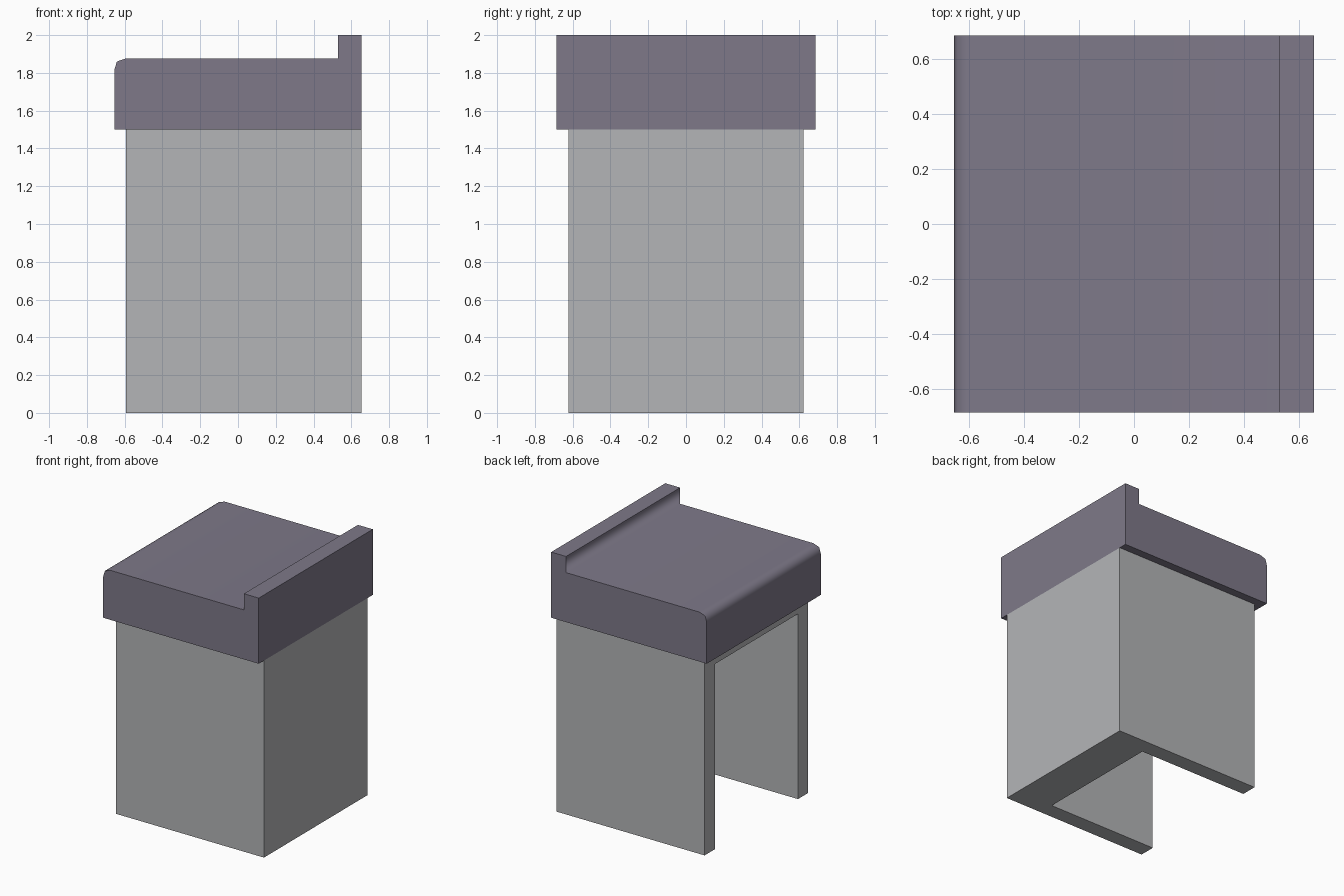
import bpy
import bmesh

# Remove the default cube
cube = bpy.data.objects.get("Cube")
if cube:
    bpy.data.objects.remove(cube, do_unlink=True)


def material(name, rgb):
    mat = bpy.data.materials.new(name)
    mat.use_nodes = True
    colour = (*rgb, 1.0)
    mat.diffuse_color = colour
    bsdf = mat.node_tree.nodes["Principled BSDF"]
    bsdf.inputs["Base Color"].default_value = colour
    bsdf.inputs["Roughness"].default_value = 0.8
    return mat


def add_object(name, bm, mat):
    bmesh.ops.recalc_face_normals(bm, faces=bm.faces)
    mesh = bpy.data.meshes.new(name)
    bm.to_mesh(mesh)
    bm.free()
    mesh.materials.append(mat)
    obj = bpy.data.objects.new(name, mesh)
    bpy.context.collection.objects.link(obj)
    return obj


def box(name, low, high, mat):
    bm = bmesh.new()
    bmesh.ops.create_cube(bm, size=1)
    for v in bm.verts:
        v.co = [lo if c < 0 else hi for c, lo, hi in zip(v.co, low, high)]
    return add_object(name, bm, mat)


grey = material("light grey", (0.456, 0.462, 0.474))
purple = material("muted purple", (0.209, 0.191, 0.25))

# Cabinet body, hollow and open towards -x and below
body = box("cabinet_body", (-0.593, -0.623, 0), (0.655, 0.623, 1.5), grey)
cutter = box("opening_cutter", (-0.8, -0.5, -0.2), (0.342, 0.5, 1.41), grey)
cutter.hide_render = True
cut = body.modifiers.new("opening", "BOOLEAN")
cut.operation = "DIFFERENCE"
cut.solver = "EXACT"
cut.object = cutter
bpy.context.view_layer.objects.active = body
bpy.ops.object.modifier_apply(modifier=cut.name)
bpy.data.objects.remove(cutter, do_unlink=True)

# Worktop with a rounded lip and a raised ledge, extruded along y
half_depth = 0.686
profile = [(-0.655, 1.5), (0.655, 1.5), (0.655, 2), (0.53, 2), (0.53, 1.877),
           (-0.593, 1.877), (-0.641, 1.86), (-0.655, 1.815)]
bm = bmesh.new()
end = bm.faces.new([bm.verts.new((x, -half_depth, z)) for x, z in profile])
extruded = bmesh.ops.extrude_face_region(bm, geom=[end], use_keep_orig=True)
moved = [g for g in extruded["geom"] if isinstance(g, bmesh.types.BMVert)]
bmesh.ops.translate(bm, verts=moved, vec=(0, 2 * half_depth, 0))

# Only the lip and the foot of the ledge shade smoothly
smooth_points = profile[4:]
for face in bm.faces:
    face.smooth = True
for edge in bm.edges:
    a, b = (v.co for v in edge.verts)
    along_y = abs(a.y - b.y) > half_depth
    on_curve = any(abs(a.x - x) + abs(a.z - z) < 0.001 for x, z in smooth_points)
    edge.smooth = along_y and on_curve
worktop = add_object("worktop", bm, purple)
weighted = worktop.modifiers.new("weighted_normals", "WEIGHTED_NORMAL")
weighted.keep_sharp = True
